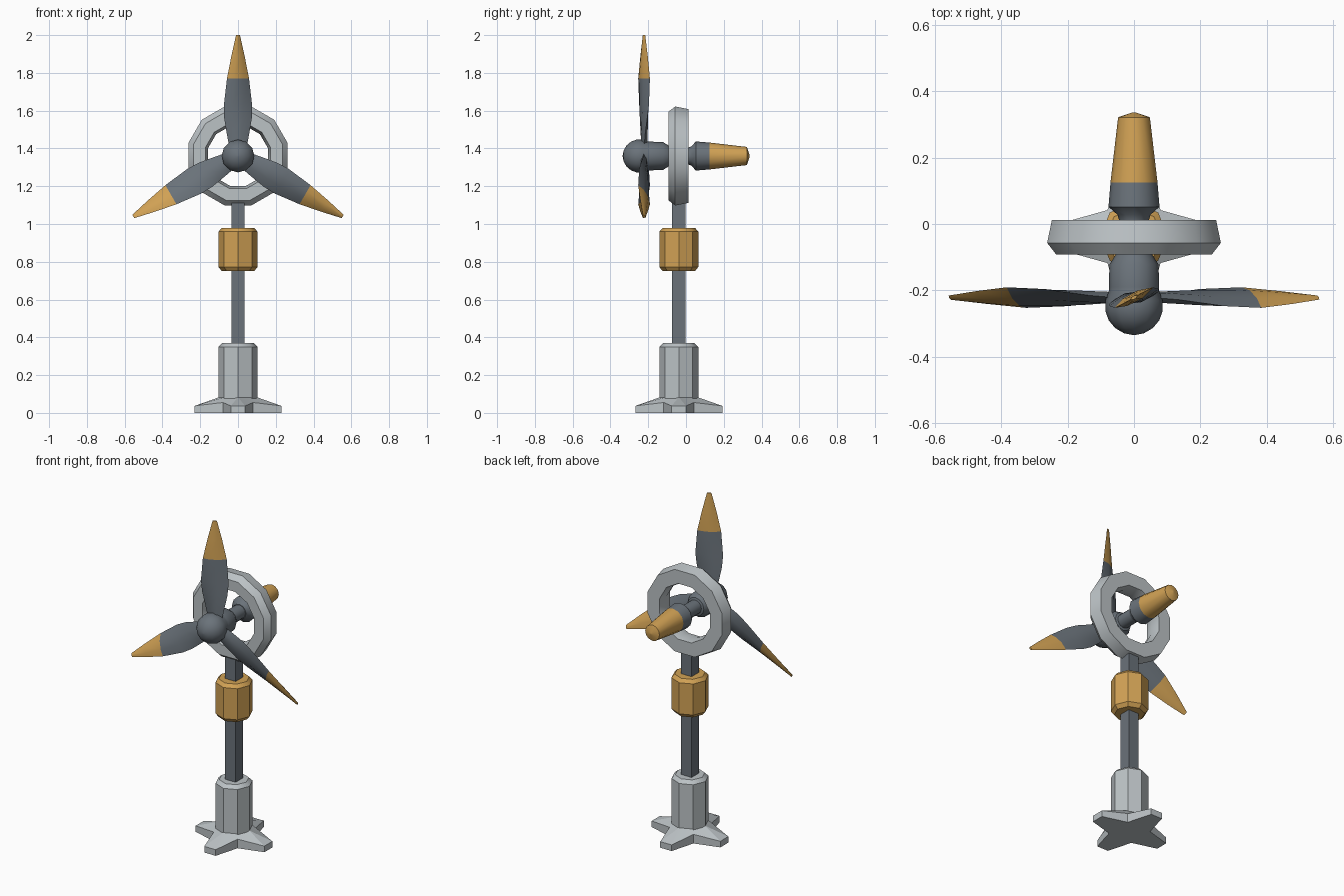
import bpy, bmesh, math
from mathutils import Matrix, Vector

if "Cube" in bpy.data.objects:
    bpy.data.objects.remove(bpy.data.objects["Cube"])


def mat(name, rgb):
    m = bpy.data.materials.new(name)
    m.diffuse_color = (*rgb, 1)
    m.use_nodes = True
    m.node_tree.nodes["Principled BSDF"].inputs["Base Color"].default_value = m.diffuse_color
    return m


LIGHT = mat("light_grey", (0.50, 0.54, 0.56))
DARK = mat("slate_grey", (0.145, 0.170, 0.195))
GOLD = mat("ochre_gold", (0.64, 0.36, 0.09))

TY = -0.038   # tower axis in y
HZ = 1.36     # rotor axis height


def finish(name, bm, mats, rule=None, angle=35):
    bmesh.ops.recalc_face_normals(bm, faces=bm.faces)
    if rule:
        for f in bm.faces:
            f.material_index = rule(f.calc_center_median())
    me = bpy.data.meshes.new(name)
    bm.to_mesh(me)
    bm.free()
    for m in mats:
        me.materials.append(m)
    ob = bpy.data.objects.new(name, me)
    bpy.context.collection.objects.link(ob)
    bpy.ops.object.select_all(action='DESELECT')
    ob.select_set(True)
    bpy.context.view_layer.objects.active = ob
    bpy.ops.object.shade_smooth_by_angle(angle=math.radians(angle))
    return ob


def loft(bm, rings, closed=False):
    """Skin a list of equal-length point rings; cap the ends unless closed."""
    vs = [[bm.verts.new(p) for p in r] for r in rings]
    n = len(vs[0])
    pairs = list(zip(vs, vs[1:])) + ([(vs[-1], vs[0])] if closed else [])
    for a, b in pairs:
        for i in range(n):
            j = (i + 1) % n
            bm.faces.new((a[i], a[j], b[j], b[i]))
    if not closed:
        bm.faces.new(vs[0])
        bm.faces.new(vs[-1])


def lathe(name, profile, n, axis, mats, phase=0.0, closed=False, rule=None):
    """Profile of (radius, position along axis), turned round the tower (z) or rotor (y)."""
    bm = bmesh.new()
    rings = []
    for r, h in profile:
        ring = []
        for i in range(n):
            a = math.tau * (i + phase) / n
            c, s = r * math.cos(a), r * math.sin(a)
            ring.append((c, TY + s, h) if axis == 'z' else (c, h, HZ + s))
        rings.append(ring)
    loft(bm, rings, closed)
    return finish(name, bm, mats, rule)


# four-armed foot: flat tips, notches between, rising to the column
bm = bmesh.new()
low, rim, top = [], [], []
for k in range(4):
    rot = Matrix.Rotation(k * math.pi / 2, 3, 'Z')
    off = Vector((0, TY, 0))
    for x, y, z, a in ((0.23, -0.038, 0.037, 0), (0.23, 0.038, 0.037, 0),
                       (0.08, 0.08, 0.055, 45)):
        low.append(rot @ Vector((x, y, 0)) + off)
        rim.append(rot @ Vector((x, y, z)) + off)
        t = math.radians(a)
        top.append((rot @ Vector((0.1 * math.cos(t), 0.1 * math.sin(t), 0.083))) + off)
loft(bm, [low, rim, top])
bmesh.ops.remove_doubles(bm, verts=bm.verts, dist=1e-5)
finish("base_foot", bm, [LIGHT], angle=10)

# tower: base column, square pole, gold collar
lathe("base_column", [(0.103, 0.07), (0.103, 0.35), (0.082, 0.37)], 8, 'z', [LIGHT])
lathe("pole", [(0.05, 0.36), (0.05, 1.14)], 4, 'z', [DARK], phase=0.5)
lathe("collar", [(0.085, 0.75), (0.103, 0.772), (0.103, 0.96), (0.085, 0.98)],
      8, 'z', [GOLD])

# twelve-sided ring behind the rotor
k = 1 / math.cos(math.pi / 12)
lathe("ring", [(r * k, y) for r, y in ((0.235, -0.092), (0.262, -0.057), (0.248, 0.012),
                                       (0.168, 0.012), (0.158, -0.04), (0.172, -0.092))],
      12, 'y', [LIGHT], phase=0.5, closed=True)

# round hub with its housing and thin shaft
R, C = 0.088, -0.247
nose = [(max(R * math.sin(math.radians(a)), 0.004), C - R * math.cos(math.radians(a)))
        for a in range(0, 121, 20)]
lathe("hub", nose + [(0.076, -0.19), (0.074, -0.122), (0.055, -0.092),
                     (0.042, -0.088), (0.042, 0.03)], 12, 'y', [DARK])

# tapered tail, gold towards the rear
lathe("tail", [(0.045, 0.012), (0.05, 0.028), (0.077, 0.052), (0.071, 0.125),
               (0.048, 0.322), (0.004, 0.337)], 12, 'y', [DARK, GOLD],
      rule=lambda c: int(c.y > 0.12))

# three twisted blades with gold tips: radius, half width, half thickness, twist
STATIONS = ((0.04, 0.045, 0.016, 0), (0.12, 0.060, 0.017, 6), (0.20, 0.075, 0.017, 13),
            (0.27, 0.079, 0.016, 19), (0.41, 0.066, 0.014, 28),
            (0.53, 0.040, 0.010, 29), (0.64, 0.012, 0.005, 30))
SECTION = ((-1, 0), (-0.45, -0.9), (0.3, -1), (1, 0), (0.3, 1), (-0.45, 0.9))
for b in range(3):
    bm = bmesh.new()
    spin = Matrix.Rotation(b * math.tau / 3, 3, 'Y')
    hub = Vector((0, -0.222, HZ))
    rings = []
    for r, w, t, tw in STATIONS:
        twist = Matrix.Rotation(math.radians(tw), 3, 'Z')
        rings.append([spin @ (twist @ Vector((u * w, v * t, 0)) + Vector((0, 0, r))) + hub
                      for u, v in SECTION])
    loft(bm, rings)
    finish(f"blade_{b + 1}", bm, [DARK, GOLD],
           rule=lambda c: int((c - hub).length > 0.41))
